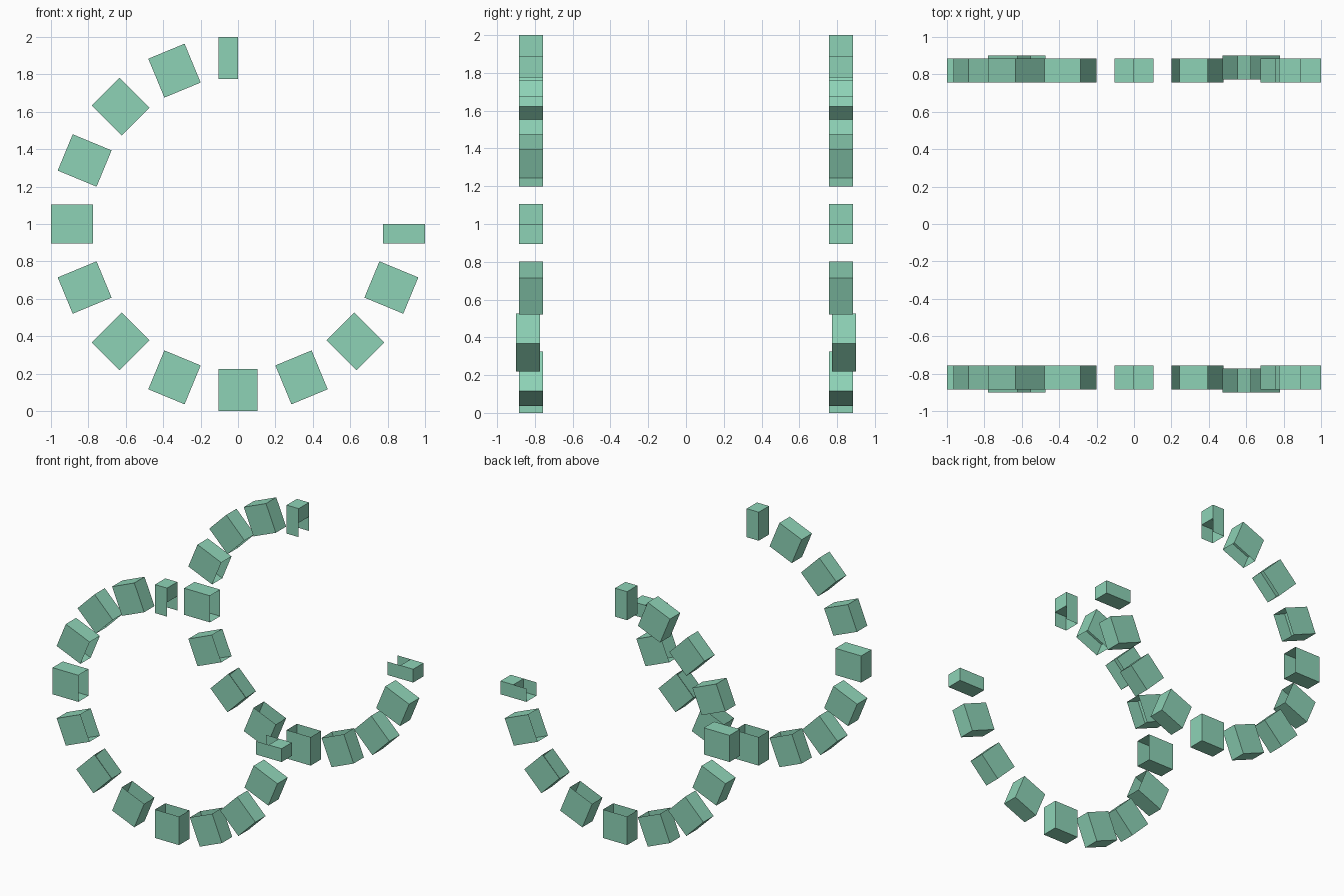
import bpy, bmesh
from math import radians, sin, cos

cube = bpy.data.objects.get("Cube")
if cube:
    bpy.data.objects.remove(cube, do_unlink=True)

# Single pale green material
green = bpy.data.materials.new("pale_green")
green.use_nodes = True
colour = (0.27, 0.65, 0.47, 1)
green.diffuse_color = colour
green.node_tree.nodes["Principled BSDF"].inputs["Base Color"].default_value = colour

OUTER, FLOOR, INNER = 1.0, 0.888, 0.775   # radii of block top, recess floor, open rim
HALF_WIDTH, HALF_DEPTH = 0.105, 0.064
RING_Y, SHIFT = 0.821, 0.015
STEP = 22.5


def add_block(name, angle, y_mid, u0, u1, cut=None):
    """Closed outer box with a thin skirt open towards the ring centre.
    The skirt has no wall on the cut side."""
    a = radians(angle)
    bm = bmesh.new()

    def loop(r):
        corners = ((u0, -1), (u1, -1), (u1, 1), (u0, 1))
        return [bm.verts.new((r * cos(a) - u * sin(a),
                              y_mid + s * HALF_DEPTH,
                              1 + r * sin(a) + u * cos(a))) for u, s in corners]

    top, floor, rim = loop(OUTER), loop(FLOOR), loop(INNER)
    bm.faces.new(top)
    bm.faces.new(floor[::-1])
    for i in range(4):
        j = (i + 1) % 4
        bm.faces.new((top[j], top[i], floor[i], floor[j]))
        if i != cut:
            bm.faces.new((floor[j], floor[i], rim[i], rim[j]))
    bmesh.ops.recalc_face_normals(bm, faces=bm.faces)
    mesh = bpy.data.meshes.new(name)
    bm.to_mesh(mesh)
    bm.free()
    mesh.materials.append(green)
    obj = bpy.data.objects.new(name, mesh)
    bpy.context.collection.objects.link(obj)


# Two three-quarter rings of blocks, each ending in half blocks
for side, label in ((-1, "front"), (1, "back")):
    for k in range(13):
        angle = 90 + k * STEP
        u0, u1, cut = -HALF_WIDTH, HALF_WIDTH, None
        if k == 0:
            u0, cut = 0, 3
        elif k == 12:
            u1, cut = 0, 1
        # The two lower diagonal blocks sit slightly further out
        offset = SHIFT if k in (6, 10) else 0
        add_block(f"{label}_ring_block_{k + 1}", angle,
                  side * (RING_Y + offset), u0, u1, cut)
